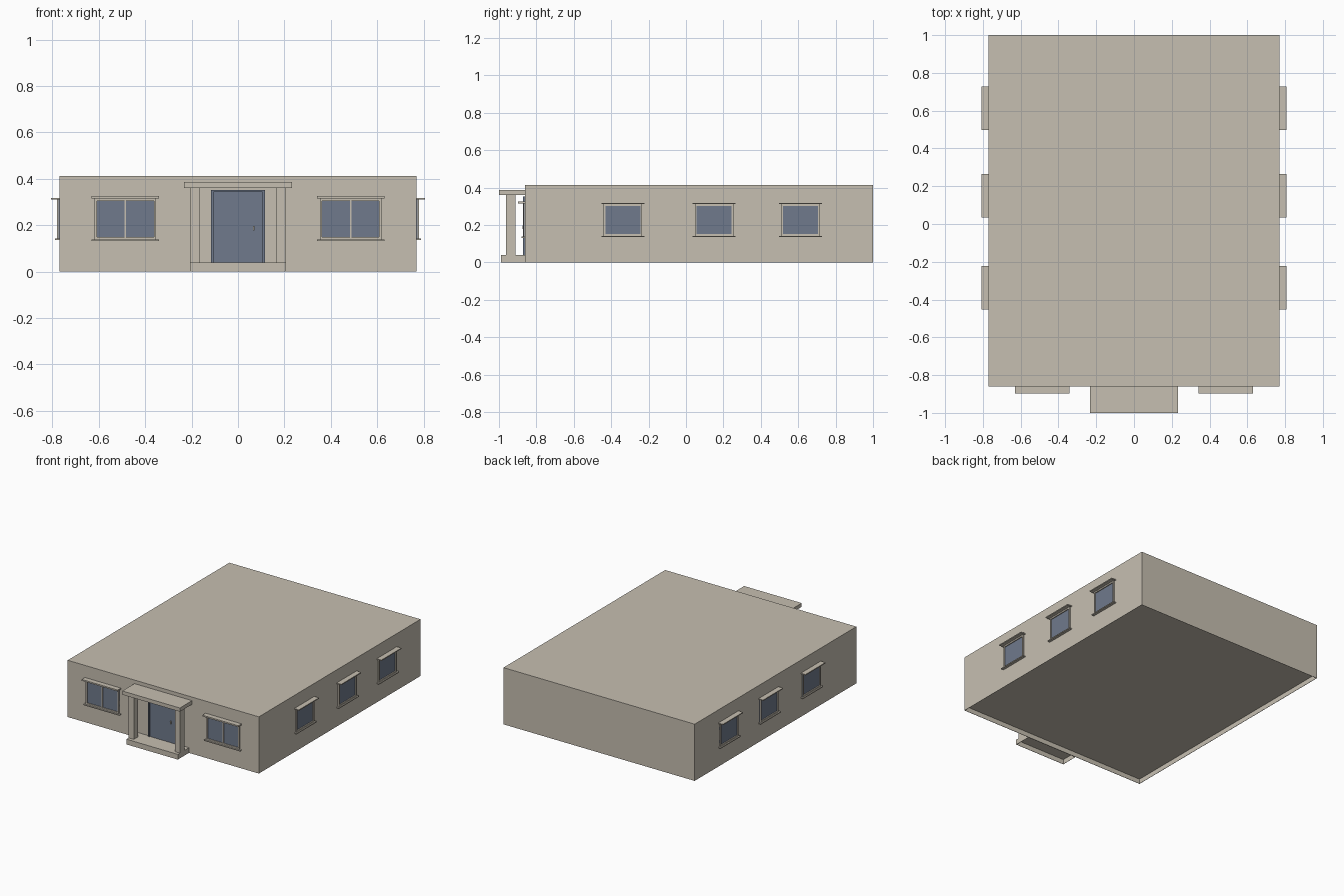
import bpy
import bmesh
from math import pi
from mathutils import Matrix, Vector

if "Cube" in bpy.data.objects:
    bpy.data.objects.remove(bpy.data.objects["Cube"], do_unlink=True)


def material(name, color):
    m = bpy.data.materials.new(name)
    m.use_nodes = True
    m.diffuse_color = color
    m.node_tree.nodes["Principled BSDF"].inputs["Base Color"].default_value = color
    return m


PLASTER = material("beige plaster", (0.565, 0.52, 0.44, 1))
GLASS = material("slate blue", (0.162, 0.195, 0.262, 1))

HALF_W, FRONT, BACK, HEIGHT = 0.77, -0.86, 1.0, 0.413
FLOOR = 0.038


def box(name, mat, x, y, z, place=Matrix(), hollow=False):
    """Box from (min, max) ranges; hollow recesses the underside."""
    bm = bmesh.new()
    bmesh.ops.create_cube(bm, size=1)
    size = Vector((x[1] - x[0], y[1] - y[0], z[1] - z[0]))
    centre = Vector((x[0] + x[1], y[0] + y[1], z[0] + z[1])) / 2
    bmesh.ops.scale(bm, vec=size, verts=bm.verts)
    bmesh.ops.translate(bm, vec=centre, verts=bm.verts)
    if hollow:
        under = min(bm.faces, key=lambda f: f.calc_center_median().z)
        bmesh.ops.inset_individual(bm, faces=[under], thickness=0.003)
        lid = bmesh.ops.extrude_discrete_faces(bm, faces=[under])["faces"][0]
        bmesh.ops.translate(bm, vec=(0, 0, FLOOR - 0.003), verts=lid.verts)
    bm.transform(place)
    bmesh.ops.recalc_face_normals(bm, faces=bm.faces)
    mesh = bpy.data.meshes.new(name)
    bm.to_mesh(mesh)
    bm.free()
    mesh.materials.append(mat)
    obj = bpy.data.objects.new(name, mesh)
    bpy.context.collection.objects.link(obj)
    return obj


def window(name, place, half, low, high, hood, mullion):
    """Window on a wall at local y = 0, facing local -y."""
    rim = 0.01
    box(name + "_glass", GLASS, (-half, half), (-0.003, 0.002), (low, high), place)
    for side, s in (("left", 1), ("right", -1)):
        edges = sorted((s * half, s * (half - rim)))
        box(f"{name}_{side}_jamb", PLASTER, edges, (-0.01, 0), (low, high), place)
    box(name + "_head", PLASTER, (-half, half), (-0.01, 0), (high - rim, high), place)
    box(name + "_foot", PLASTER, (-half, half), (-0.01, 0), (low, low + rim), place)
    if mullion:
        box(name + "_mullion", PLASTER, (-0.004, 0.004), (-0.008, 0), (low, high), place)
    ledge = half + 0.012
    box(name + "_sill", PLASTER, (-ledge, ledge), (-0.019, 0), (low - 0.007, low), place)
    box(name + "_hood", PLASTER, (-ledge, ledge), (-0.037, 0), (high, high + hood), place)


# Main building with a recessed floor
box("building", PLASTER, (-HALF_W, HALF_W), (FRONT, BACK), (0, HEIGHT), hollow=True)

# Front windows
for side, s in (("left", 1), ("right", -1)):
    place = Matrix.Translation((s * 0.486, FRONT, 0))
    window(f"front_{side}_window", place, 0.133, 0.138, 0.315, 0.01, True)

# Side windows
for side, s in (("left", 1), ("right", -1)):
    for number, y in enumerate((-0.337, 0.15, 0.612), 1):
        place = Matrix.Translation((s * HALF_W, y, 0)) @ Matrix.Rotation(s * pi / 2, 4, "Z")
        window(f"{side}_window_{number}", place, 0.103, 0.142, 0.311, 0.007, False)

# Porch: step, columns and canopy
box("porch_step", PLASTER, (-0.207, 0.207), (-0.988, FRONT), (0, FLOOR), hollow=True)
box("porch_canopy", PLASTER, (-0.232, 0.232), (-1, FRONT), (0.36, 0.387))
for side, s in (("left", 1), ("right", -1)):
    edges = sorted((s * 0.165, s * 0.207))
    box(f"{side}_column", PLASTER, edges, (-0.963, -0.912), (FLOOR, 0.36))

# Door with frame and handle
box("door", GLASS, (-0.105, 0.105), (FRONT - 0.005, FRONT), (FLOOR, 0.345))
for side, s in (("left", 1), ("right", -1)):
    edges = sorted((s * 0.105, s * 0.116))
    box(f"door_{side}_jamb", GLASS, edges, (FRONT - 0.012, FRONT), (FLOOR, 0.352))
box("door_head", GLASS, (-0.105, 0.105), (FRONT - 0.012, FRONT), (0.343, 0.352))
box("door_handle", PLASTER, (0.065, 0.071), (FRONT - 0.014, FRONT - 0.005), (0.177, 0.197))
